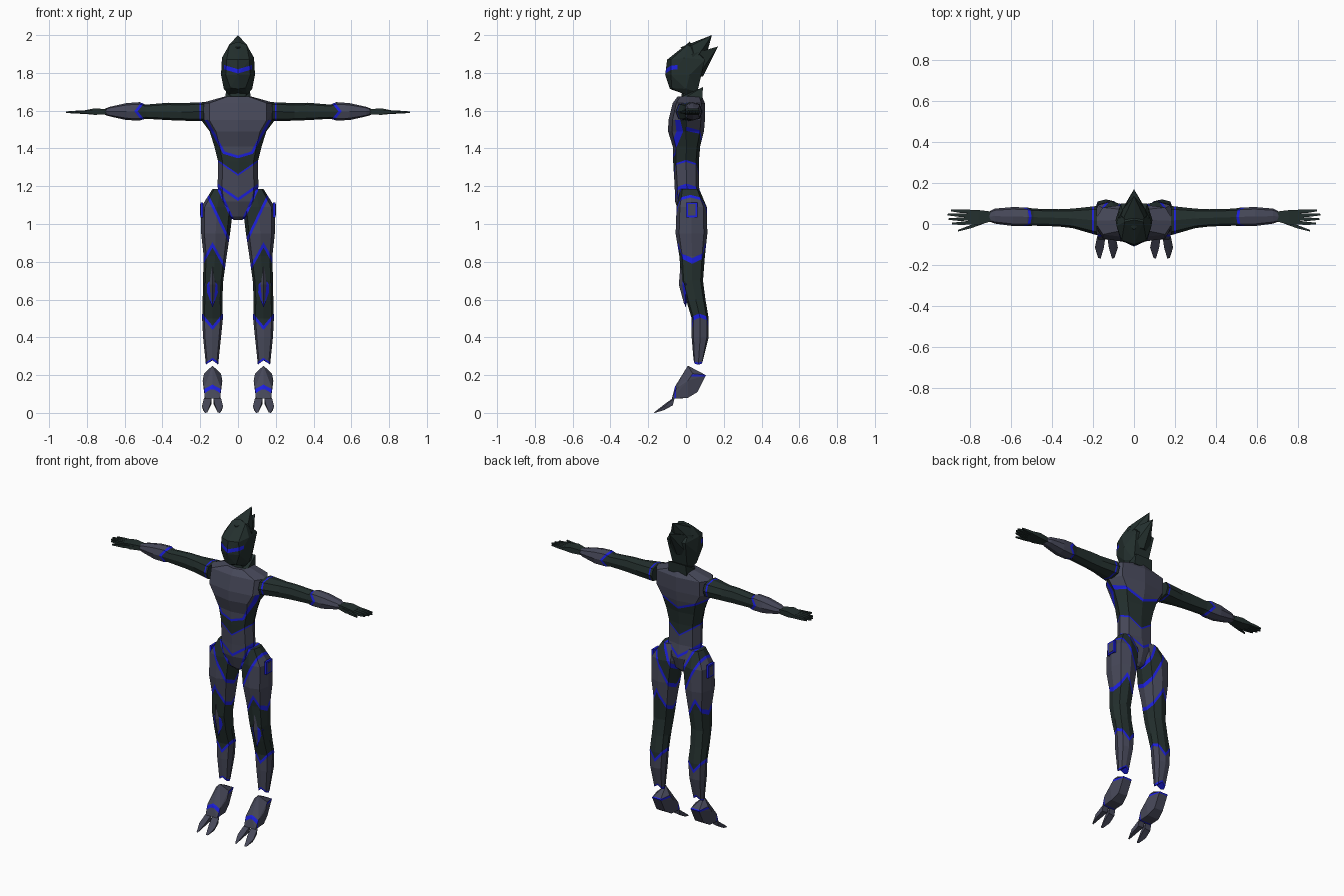
import bpy, bmesh, math
from mathutils import Vector

if "Cube" in bpy.data.objects:
    bpy.data.objects.remove(bpy.data.objects["Cube"])


def material(name, rgb):
    m = bpy.data.materials.new(name)
    m.diffuse_color = (*rgb, 1)
    m.use_nodes = True
    m.node_tree.nodes["Principled BSDF"].inputs["Base Color"].default_value = m.diffuse_color
    return m


MATS = [material("dark_green_black", (0.017, 0.029, 0.027)),
        material("slate_grey", (0.062, 0.065, 0.1)),
        material("glow_blue", (0.012, 0.014, 0.75))]
DARK, GREY, BLUE = 0, 1, 2
W = 0.007  # half width of the glowing seams


def finish(bm, name, rule=DARK, mirror=False):
    bmesh.ops.recalc_face_normals(bm, faces=bm.faces)
    for f in bm.faces:
        f.material_index = rule if isinstance(rule, int) else rule(f.calc_center_median())
    me = bpy.data.meshes.new(name)
    bm.to_mesh(me)
    bm.free()
    for m in MATS:
        me.materials.append(m)
    ob = bpy.data.objects.new(name, me)
    bpy.context.collection.objects.link(ob)
    if mirror:
        ob.modifiers.new("mirror", "MIRROR").use_mirror_merge = False
    return ob


def loft(rings, along_x=False):
    """Octagonal rings (t, u0, u1, v0, v1[, centre lift]) joined into a tube."""
    bm, loops = bmesh.new(), []
    for t, u0, u1, v0, v1, *lift in rings:
        loop = []
        for k in range(8):
            r = 1.0 if k % 2 == 0 else 1.1
            cu, cv = r * math.cos(k * math.pi / 4), r * math.sin(k * math.pi / 4)
            u, v = (u0 + u1) / 2 + cu * (u1 - u0) / 2, (v0 + v1) / 2 + cv * (v1 - v0) / 2
            tt = t + (lift[0] * (1 - abs(cu)) if lift else 0)
            loop.append(bm.verts.new((tt, v, u) if along_x else (u, v, tt)))
        loops.append(loop)
    for a, b in zip(loops, loops[1:]):
        for k in range(8):
            bm.faces.new((a[k], a[k - 1], b[k - 1], b[k]))
    bm.faces.new(loops[0])
    bm.faces.new(loops[-1])
    return bm


def hull(points, cx=0.0, sym=False, bm=None):
    """Convex solid, optionally symmetric about x = cx."""
    bm = bm or bmesh.new()
    vs = [bm.verts.new((cx + x, y, z)) for x, y, z in points]
    if sym:
        vs += [bm.verts.new((cx - x, y, z)) for x, y, z in points if x]
    res = bmesh.ops.convex_hull(bm, input=vs)
    junk = {g for g in res["geom_interior"] + res["geom_unused"] if isinstance(g, bmesh.types.BMVert)}
    bmesh.ops.delete(bm, geom=list(junk), context="VERTS")
    return bm


def slice_faces(bm, co, no, keep=lambda p: True):
    faces = [f for f in bm.faces if keep(f.calc_center_median())]
    geom = set(faces)
    for f in faces:
        geom.update(f.edges, f.verts)
    bmesh.ops.bisect_plane(bm, geom=list(geom), dist=1e-5, plane_co=co, plane_no=no)


def stripe(bm, a, t, b, c, s, keep=lambda p: True, w=W):
    """Cut a V seam p[a] = t + s*|p[b]-c| into the surface; return its distance function."""
    co, axis = Vector(), Vector()
    co[a], co[b], axis[b] = t, c, 1
    slice_faces(bm, co, axis, keep)
    for sign in (1, -1):
        no = Vector()
        no[a], no[b] = 1, -s * sign
        no.normalize()
        for off in (-w, w):
            slice_faces(bm, co + no * off, no, lambda p: (p[b] - c) * sign > 0 and keep(p))
    return lambda p: (p[a] - t - s * abs(p[b] - c)) / math.hypot(1, s)


# Torso: chest plate, waist bands and pelvis
bm = loft([(1.02, -.02, .02, -.01, .04), (1.04, -.05, .05, -.03, .06), (1.12, -.1, .1, -.058, .085),
           (1.2, -.108, .108, -.06, .068), (1.33, -.105, .105, -.068, .068),
           (1.41, -.125, .125, -.07, .075), (1.49, -.15, .15, -.095, .095),
           (1.55, -.195, .195, -.093, .1), (1.64, -.195, .195, -.07, .1), (1.675, -.07, .07, -.045, .085)])
front, back = (lambda p: p.y < 0.01), (lambda p: p.y >= 0.01)
chest_low = stripe(bm, 2, 1.355, 0, 0, .3, front)
chest_side = stripe(bm, 2, 1.24, 0, 0, 1.85, lambda p: front(p) and p.z < 1.6)
back_low = stripe(bm, 2, 1.44, 0, 0, .4, back)
waist = stripe(bm, 2, 1.26, 0, 0, .7, w=.004)
belt = stripe(bm, 2, 1.13, 0, 0, .7)
groin = stripe(bm, 2, .963, 0, 0, 2.17, lambda p: p.z < 1.2)


def torso_rule(p):
    chest = min(chest_low(p), chest_side(p) if p.z < 1.56 else 1) if front(p) else back_low(p)
    if abs(chest) < W or abs(belt(p)) < W or abs(waist(p)) < .004:
        return BLUE
    if chest > 0:
        return GREY
    if belt(p) < 0 and groin(p) < W:
        return BLUE if groin(p) > -W else DARK
    return DARK if waist(p) > 0 else GREY


finish(bm, "torso", torso_rule)

# Neck with raised collar
finish(loft([(1.6, -.06, .06, -.03, .07), (1.72, -.05, .05, -.02, .06)]), "neck")
finish(hull([(.07, -.03, 1.655), (.065, .085, 1.66), (.06, .09, 1.725), (.065, .03, 1.69),
             (.05, -.04, 1.665)], sym=True), "collar")

# Head: faceted helmet with visor seam and swept crest
bm = hull([(0, -.1, 1.87), (0, .02, 1.965), (0, -.11, 1.79), (0, -.085, 1.715), (.085, -.01, 1.88),
           (.09, .02, 1.79), (.075, 0, 1.715), (.05, 0, 1.685), (.05, .06, 1.7), (.065, .1, 1.87),
           (.045, .01, 1.95), (.06, -.08, 1.87), (.065, -.08, 1.79), (.04, -.075, 1.72)], sym=True)
slice_faces(bm, (0, -.045, 0), (0, 1, 0))
visor = stripe(bm, 2, 1.808, 0, 0, .3, lambda p: p.y < -.045, w=.011)
finish(bm, "head", lambda p: BLUE if p.y < -.045 and abs(visor(p)) < .011 else DARK)
bm = hull([(0, .137, 2), (0, -.03, 1.935), (.05, .03, 1.945), (.075, .05, 1.87), (0, .11, 1.9)], sym=True)
hull([(0, .17, 1.94), (.075, .03, 1.9), (.065, .06, 1.78), (.035, .1, 1.92), (0, .09, 1.78)], sym=True, bm=bm)
finish(bm, "crest")

# Arms with grey forearm guards
bm = loft([(.18, 1.545, 1.645, -.055, .088), (.3, 1.547, 1.64, -.02, .075), (.37, 1.55, 1.642, -.012, .072),
           (.49, 1.557, 1.632, -.008, .075), (.52, 1.548, 1.645, -.01, .08), (.59, 1.55, 1.64, -.01, .083),
           (.68, 1.57, 1.62, .002, .075), (.705, 1.578, 1.61, .012, .062)], along_x=True)
guard = stripe(bm, 0, .54, 2, 1.597, -.8)
cuff = stripe(bm, 0, .2, 2, 1.597, 0, w=.005)
finish(bm, "arm", lambda p: BLUE if abs(guard(p)) < W or abs(cuff(p)) < .005
       else GREY if guard(p) > 0 else DARK, mirror=True)

# Hands: palm, four fingers, thumb
bm = hull([(x, y, z) for x, y0, y1, z0, z1 in ((.69, .015, .06, 1.58, 1.608), (.76, -.005, .068, 1.578, 1.612),
                                              (.81, .0, .07, 1.583, 1.602)) for y in (y0, y1) for z in (z0, z1)])
for x0, y0, x1, y1 in ((.8, .062, .895, .066), (.8, .044, .91, .046), (.8, .026, .905, .024),
                       (.79, .008, .89, .002), (.73, .012, .86, -.033)):
    hull([(x, y + dy, z) for x, y, h in ((x0, y0, .009), ((x0 + x1) / 2, (y0 + y1) / 2 - .002, .008), (x1, y1, .004))
          for dy in (-h, h) for z in (1.592 - h, 1.592 + h)], bm=bm)
finish(bm, "hand", mirror=True)

# Legs: thigh armour, dark knee sleeve, shin armour
CX = .135
bm = loft([(.255, .105, .17, .04, .09, .025), (.4, .09, .185, .03, .12), (.5, .08, .19, .03, .12),
           (.6, .083, .187, .0, .103), (.7, .078, .185, -.025, .09), (.83, .06, .182, -.035, .1),
           (.95, .042, .195, -.055, .113), (1.09, .025, .195, -.05, .11), (1.185, .05, .135, -.03, .07)])
upper = lambda p: p.z > .88
inner1 = stripe(bm, 2, .963, 0, 0, 2.17, upper)
inner2 = stripe(bm, 2, .814, 0, 0, 2.1, upper)
thigh = stripe(bm, 2, .89, 0, CX, -1.8, lambda p: .7 < p.z < 1)
shin = stripe(bm, 2, .45, 0, CX, 1.2, lambda p: .35 < p.z < .65)
ankle = stripe(bm, 2, .284, 0, CX, -.7, lambda p: p.z < .4, w=.006)


def leg_rule(p):
    if p.z > .88 and inner2(p) > -W:
        if inner2(p) < W or abs(inner1(p)) < W:
            return BLUE
        return GREY if inner1(p) > 0 else DARK
    if abs(thigh(p)) < W or abs(shin(p)) < W or ankle(p) < .006:
        return BLUE
    return GREY if thigh(p) > 0 or shin(p) < 0 else DARK


finish(bm, "leg", leg_rule, mirror=True)


# Knee plates: grey diamond on a blue backing
def diamond(name, grow, depth, mat):
    finish(hull([(0, -.022 - depth, .775 + grow), (.033 + grow * .6, .0, .68), (0, -.03 - depth, .68),
                 (0, -.002 - depth, .575 - grow), (0, .03, .68)], CX, True), name, mat, True)


diamond("knee_seam", .018, .001, BLUE)
diamond("knee_plate", 0, .008, GREY)

# Framed hip panels on the outer thighs
for name, x, m, mat in (("hip_frame", .199, 0, BLUE), ("hip_panel", .201, .01, GREY)):
    finish(hull([(d, y, z) for d in (.185, x) for y in (m, .06 - m) for z in (1.035 + m, 1.115 - m)]),
           name, mat, True)

# Feet: pointed instep with a blue rim and two claw toes
bm = hull([(0, .01, .25), (.045, .035, .208), (.03, .105, .2), (.03, .06, .11), (.04, .01, .08),
           (.052, .01, .17), (.045, -.05, .13), (.04, -.075, .075), (0, -.058, .14), (.035, -.04, .075)], CX, True)
sole = stripe(bm, 1, -.057, 0, CX, 0, w=.005)
heel = stripe(bm, 2, .198, 0, CX, 0, lambda p: p.y > .03, w=.006)
finish(bm, "foot", lambda p: BLUE if abs(sole(p)) < .005 or (p.y > .03 and abs(heel(p)) < .006)
       else GREY, mirror=True)
bm = bmesh.new()
for s in (-1, 1):
    hull([(s * .004, -.06, .085), (s * .045, -.06, .08), (s * .006, -.07, .045), (s * .045, -.07, .04),
          (s * .056, -.115, .035), (s * .012, -.115, .045), (s * .05, -.115, .015),
          (s * .028, -.17, .002), (s * .04, -.165, 0)], CX, bm=bm)
finish(bm, "toes", GREY, mirror=True)
